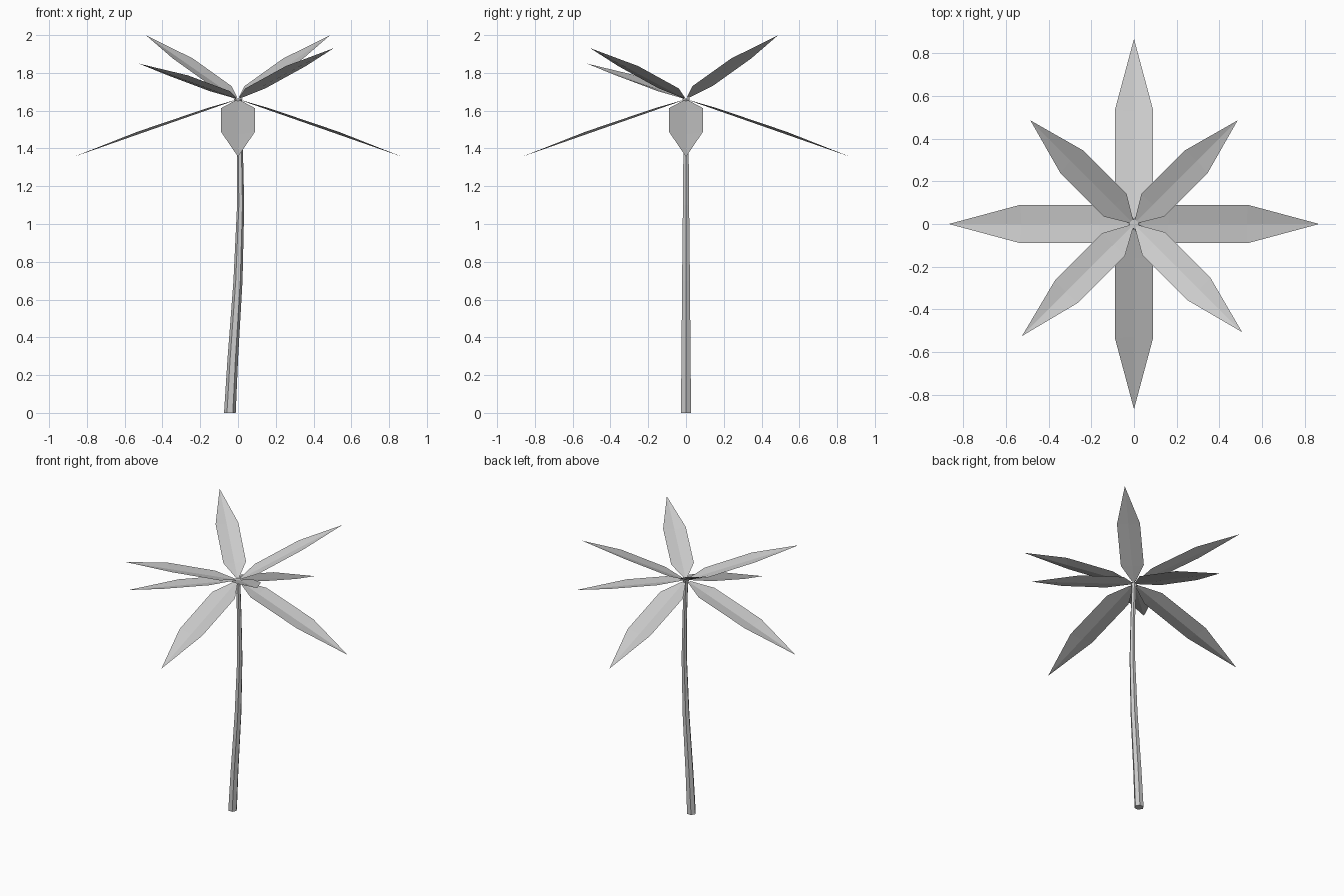
import bpy
import bmesh
from math import cos, sin, radians, pi
from mathutils import Matrix, Vector

cube = bpy.data.objects.get("Cube")
if cube:
    bpy.data.objects.remove(cube, do_unlink=True)

grey = bpy.data.materials.new("light grey")
grey.use_nodes = True
grey.diffuse_color = (0.6, 0.6, 0.6, 1)
grey.node_tree.nodes["Principled BSDF"].inputs["Base Color"].default_value = (0.6, 0.6, 0.6, 1)


def add_object(name, bm):
    mesh = bpy.data.meshes.new(name)
    bm.to_mesh(mesh)
    bm.free()
    mesh.materials.append(grey)
    obj = bpy.data.objects.new(name, mesh)
    bpy.context.collection.objects.link(obj)
    return obj


# Trunk: six-sided tube along a gentle curve (x, z, radius)
def build_trunk():
    path = [(-0.043, 0, 0.031), (-0.028, 0.28, 0.028), (0, 0.7, 0.024),
            (0.014, 1.1, 0.019), (0.01, 1.4, 0.016), (0.001, 1.64, 0.016),
            (0, 1.665, 0.024)]
    sides = 6
    bm = bmesh.new()
    rings = []
    for x, z, r in path:
        rings.append([bm.verts.new((x + r * cos(2 * pi * i / sides),
                                    r * sin(2 * pi * i / sides), z))
                      for i in range(sides)])
    for low, high in zip(rings, rings[1:]):
        for i in range(sides):
            j = (i + 1) % sides
            bm.faces.new((low[i], low[j], high[j], high[i]))
    bm.faces.new(rings[0][::-1])
    bm.faces.new(rings[-1])
    add_object("trunk", bm)


# Frond: thin blade folded along its midrib (distance, half width, edge lift)
def build_frond(name, heading, pitch, scale):
    outline = [(0.025, 0.014, 0.002), (0.17, 0.09, 0.01), (0.56, 0.09, 0.014)]
    bm = bmesh.new()
    rows = [[bm.verts.new((d, w * s, lift if s else 0)) for s in (-1, 0, 1)]
            for d, w, lift in outline]
    tip = bm.verts.new((0.92, 0, 0))
    for near, far in zip(rows, rows[1:]):
        for i in range(2):
            bm.faces.new((near[i], far[i], far[i + 1], near[i + 1]))
    for i in range(2):
        bm.faces.new((rows[-1][i], tip, rows[-1][i + 1]))
    turn = Matrix.Rotation(radians(heading), 4, 'Z') @ Matrix.Rotation(radians(-pitch), 4, 'Y')
    place = Matrix.Translation(Vector((0, 0, 1.66))) @ turn @ Matrix.Scale(scale, 4)
    bm.transform(place)
    add_object(name, bm)


build_trunk()

# Four large drooping fronds
for side, heading in (("left", 0), ("back", 90), ("right", 180), ("front", 270)):
    build_frond("drooping_frond_" + side, heading, -19.3, 1)

# Four smaller raised fronds on the diagonals
for side, heading, pitch in (("back_left", 45, 26.2), ("back_right", 135, 26.2),
                             ("front_right", 225, 14.3), ("front_left", 315, 20.7)):
    build_frond("raised_frond_" + side, heading, pitch, 0.833)
